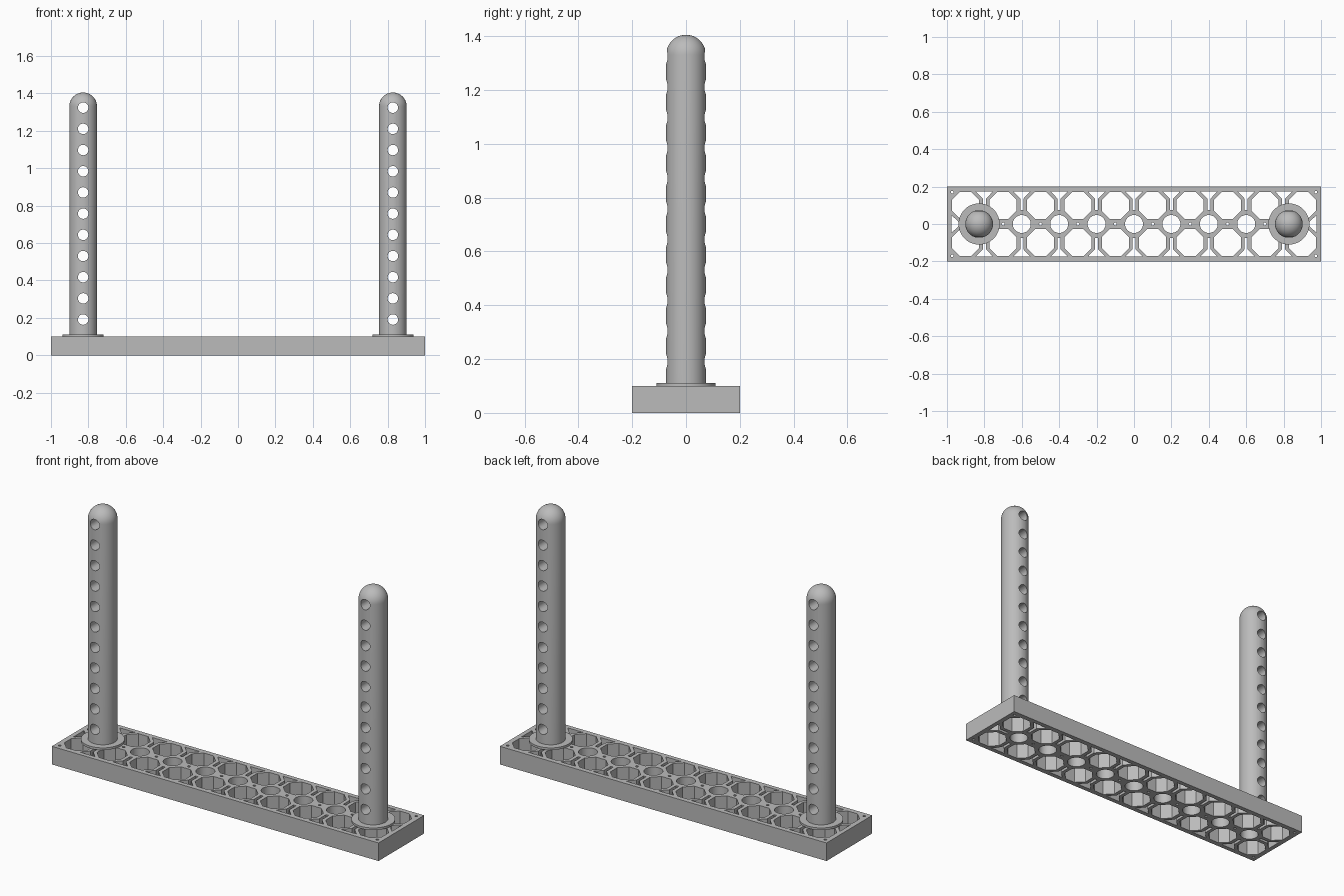
import bpy, bmesh, math
from mathutils import Vector, Matrix

cube = bpy.data.objects.get("Cube")
if cube:
    bpy.data.objects.remove(cube, do_unlink=True)

PITCH, COLS = 0.2, 10
HALF_X, HALF_Y, PLATE_H = 1.0, 0.2, 0.1
POST_X, POST_R, POST_TOP = 0.828, 0.074, 1.405

grey = bpy.data.materials.new("plain_grey")
grey.use_nodes = True
GREY = (0.5, 0.5, 0.5, 1)
grey.diffuse_color = GREY
grey.node_tree.nodes["Principled BSDF"].inputs["Base Color"].default_value = GREY


def select(obj):
    bpy.ops.object.select_all(action='DESELECT')
    obj.select_set(True)
    bpy.context.view_layer.objects.active = obj


def mesh_object(name, bm):
    mesh = bpy.data.meshes.new(name)
    bm.to_mesh(mesh)
    bm.free()
    obj = bpy.data.objects.new(name, mesh)
    bpy.context.collection.objects.link(obj)
    mesh.materials.append(grey)
    return obj


def smooth(obj):
    select(obj)
    bpy.ops.object.shade_smooth_by_angle(angle=math.radians(30))


def ring(cx, cy, r, n):
    start = math.pi / n
    return [(cx + r * math.cos(start + math.tau * i / n),
             cy + r * math.sin(start + math.tau * i / n)) for i in range(n)]


def edge_notch(px, py, dx, dy):
    """Triangle with a slot; (px, py) on the rim, (dx, dy) pointing inwards."""
    half = [(0.047, 0.025), (0.008, 0.065), (0.008, 0.125)]
    outline = half + [(-a, d) for a, d in reversed(half)]
    return [(px + dx * d - dy * a, py + dy * d + dx * a) for a, d in outline]


# Outlines of the lattice plate
loops = [[(-HALF_X, -HALF_Y), (HALF_X, -HALF_Y), (HALF_X, HALF_Y), (-HALF_X, HALF_Y)]]
oct_r = 0.072 / math.cos(math.pi / 8)
for i in range(COLS):
    x = -HALF_X + PITCH * (i + 0.5)
    for s in (-1, 1):
        loops.append(ring(x, s * PITCH / 2, oct_r, 8))
    if 0 < i < COLS - 1:
        loops.append(ring(x, 0, 0.008, 8))
for i in range(1, COLS):
    x = -HALF_X + PITCH * i
    loops.append(ring(x, 0, 0.048, 32))
    for s in (-1, 1):
        loops.append(edge_notch(x, s * HALF_Y, 0, -s))
for s in (-1, 1):
    loops.append(edge_notch(s * HALF_X, 0, -s, 0))
    for t in (-1, 1):
        loops.append(ring(s * 0.972, t * 0.17, 0.008, 8))

# Lattice plate: filled outlines, extruded
curve = bpy.data.curves.new("lattice_plate", 'CURVE')
curve.dimensions = '2D'
curve.fill_mode = 'BOTH'
curve.extrude = PLATE_H / 2
for loop in loops:
    spline = curve.splines.new('POLY')
    spline.points.add(len(loop) - 1)
    for point, (x, y) in zip(spline.points, loop):
        point.co = (x, y, 0, 1)
    spline.use_cyclic_u = True
curve.materials.append(grey)
plate = bpy.data.objects.new("lattice_plate", curve)
bpy.context.collection.objects.link(plate)
plate.location.z = PLATE_H / 2
select(plate)
bpy.ops.object.convert(target='MESH')
plate = bpy.context.view_layer.objects.active
bm = bmesh.new()
bm.from_mesh(plate.data)
bmesh.ops.remove_doubles(bm, verts=bm.verts, dist=0.0001)
bmesh.ops.recalc_face_normals(bm, faces=bm.faces)
bm.to_mesh(plate.data)
bm.free()
smooth(plate)


def lathe(name, profile, x, steps=48):
    bm = bmesh.new()
    verts = [bm.verts.new((r, 0, z)) for r, z in profile]
    edges = [bm.edges.new(pair) for pair in zip(verts, verts[1:])]
    bmesh.ops.spin(bm, geom=verts + edges, cent=(0, 0, 0), axis=(0, 0, 1),
                   angle=math.tau, steps=steps)
    bmesh.ops.remove_doubles(bm, verts=bm.verts, dist=0.0001)
    bmesh.ops.recalc_face_normals(bm, faces=bm.faces)
    bmesh.ops.translate(bm, verts=bm.verts, vec=Vector((x, 0, 0)))
    return mesh_object(name, bm)


# Posts with domed tops, cross holes and foot flanges
dome_z = POST_TOP - POST_R
dome = [(POST_R * math.cos(a), dome_z + POST_R * math.sin(a))
        for a in (math.pi / 2 * k / 12 for k in range(12))]
post_profile = [(0, PLATE_H)] + [(POST_R, PLATE_H)] + dome + [(0, POST_TOP)]
flange_profile = [(0, PLATE_H), (0.11, PLATE_H), (0.11, 0.112), (0, 0.112)]

for side, x in (("right", -POST_X), ("left", POST_X)):
    post = lathe(side + "_post", post_profile, x)
    bm = bmesh.new()
    for k in range(11):
        place = Matrix.Translation((x, 0, 0.191 + 0.1133 * k)) @ Matrix.Rotation(math.pi / 2, 4, 'X')
        bmesh.ops.create_cone(bm, cap_ends=True, segments=24, radius1=0.028,
                              radius2=0.028, depth=0.3, matrix=place)
    cutter = mesh_object("hole_cutter", bm)
    cutter.hide_render = True
    cut = post.modifiers.new("holes", 'BOOLEAN')
    cut.object = cutter
    cut.solver = 'EXACT'
    select(post)
    bpy.ops.object.modifier_apply(modifier=cut.name)
    bpy.data.objects.remove(cutter, do_unlink=True)
    smooth(post)
    smooth(lathe(side + "_flange", flange_profile, x))
